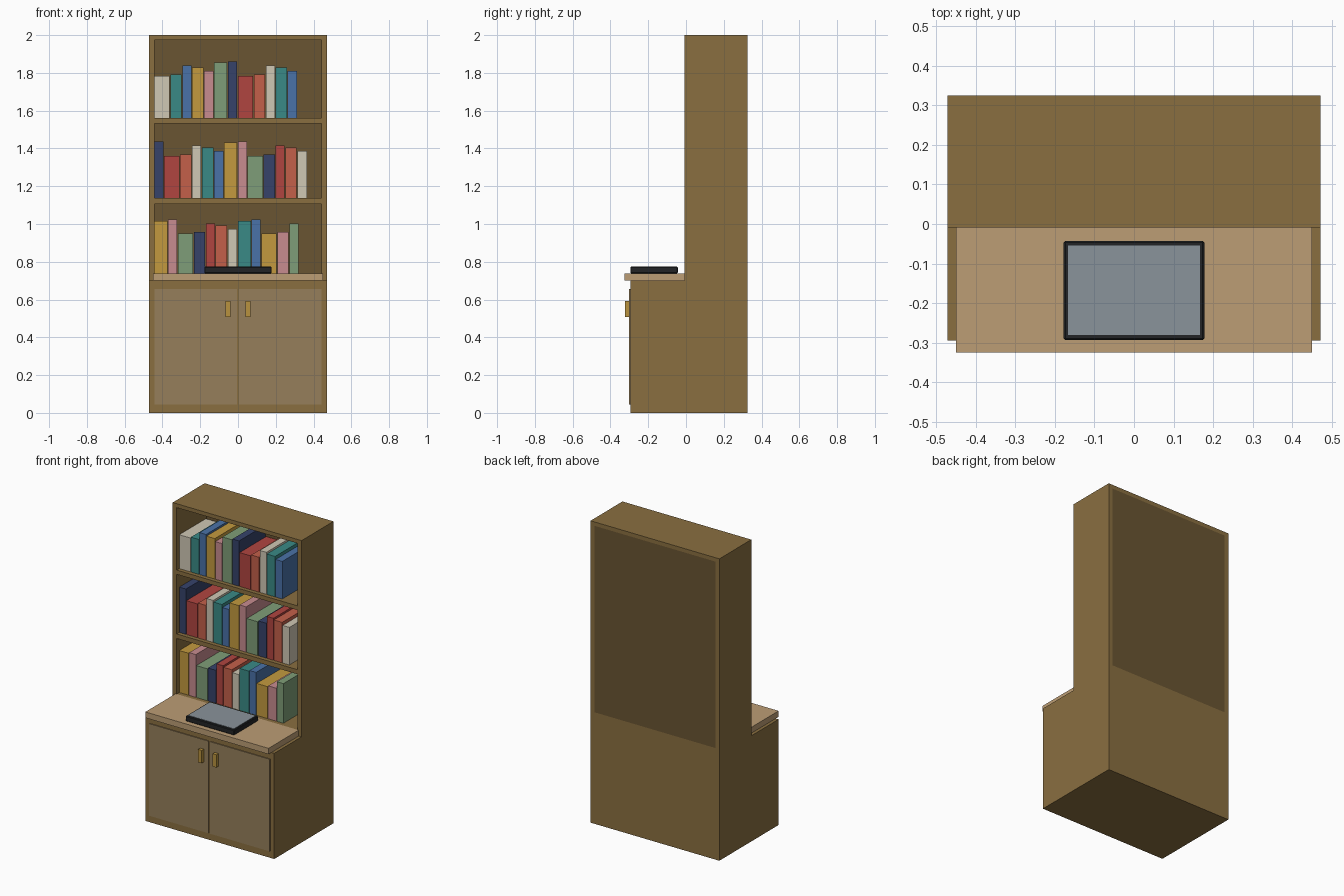
import bpy, bmesh

if "Cube" in bpy.data.objects:
    bpy.data.objects.remove(bpy.data.objects["Cube"])


def lin(c):
    return c / 12.92 if c <= 0.04045 else ((c + 0.055) / 1.055) ** 2.4


def material(name, hex_code):
    m = bpy.data.materials.new(name)
    rgb = [lin(int(hex_code[i:i + 2], 16) / 255) for i in (0, 2, 4)]
    m.diffuse_color = (*rgb, 1)
    m.use_nodes = True
    m.node_tree.nodes["Principled BSDF"].inputs["Base Color"].default_value = m.diffuse_color
    return m


def add_mesh(name, bm, mat):
    bmesh.ops.recalc_face_normals(bm, faces=bm.faces)
    me = bpy.data.meshes.new(name)
    bm.to_mesh(me)
    bm.free()
    ob = bpy.data.objects.new(name, me)
    bpy.context.collection.objects.link(ob)
    if mat:
        me.materials.append(mat)
    return ob


def box(name, x, y, z, mat=None):
    bm = bmesh.new()
    bmesh.ops.create_cube(bm, size=1)
    for v in bm.verts:
        v.co = [r[0] if c < 0 else r[1] for c, r in zip(v.co, (x, y, z))]
    return add_mesh(name, bm, mat)


def bevel(ob, width):
    mod = ob.modifiers.new("edge_bevel", 'BEVEL')
    mod.width = width
    mod.segments = 1


wood = material("wood", "8A6F40")
dark_wood = material("dark_wood", "6A5532")
door_wood = material("door_wood", "967F5B")
desk_wood = material("desk_wood", "BC9D75")
brass = material("brass", "B8923F")
black = material("black", "222426")
glass = material("screen_grey", "8A939B")

W, BACK, HUTCH, FRONT = 0.472, 0.325, -0.009, -0.295
IN, FLOOR = 0.443, 0.739

# Carcass: L-shaped side profile extruded across the width
bm = bmesh.new()
profile = [(FRONT, 0), (BACK, 0), (BACK, 2), (HUTCH, 2), (HUTCH, 0.70), (FRONT, 0.70)]
face = bm.faces.new([bm.verts.new((-W, y, z)) for y, z in profile])
ext = bmesh.ops.extrude_face_region(bm, geom=[face])
bmesh.ops.translate(bm, vec=(2 * W, 0, 0),
                    verts=[v for v in ext["geom"] if isinstance(v, bmesh.types.BMVert)])
carcass = add_mesh("carcass", bm, wood)

# Shelf opening cut through the upper part
cutter = box("opening_cutter", (-IN, IN), (-0.1, 0.4), (FLOOR, 1.974))
cutter.hide_render = True
cut = carcass.modifiers.new("opening", 'BOOLEAN')
cut.operation = 'DIFFERENCE'
cut.solver = 'EXACT'
cut.object = cutter
bpy.context.view_layer.objects.active = carcass
bpy.ops.object.modifier_apply(modifier=cut.name)
bpy.data.objects.remove(cutter)

# Back panel and shelves
box("back_panel", (-IN, IN), (0.303, BACK), (FLOOR, 1.974), dark_wood)
for name, z0, z1 in (("lower_shelf", 1.107, 1.137), ("upper_shelf", 1.532, 1.56)):
    box(name, (-IN, IN), (HUTCH, 0.303), (z0, z1), wood)

# Desktop
box("desktop", (-0.451, 0.451), (-0.325, HUTCH), (0.70, FLOOR), desk_wood)

# Doors and handles, mirrored
for side, s in (("left", -1), ("right", 1)):
    box(side + "_door", sorted((s * 0.005, s * IN)), (-0.301, FRONT), (0.045, 0.655), door_wood)
    box(side + "_handle", sorted((s * 0.04, s * 0.067)), (-0.323, -0.301), (0.508, 0.593), brass)

# Flat device on the desk
case = box("tablet_case", (-0.178, 0.178), (-0.294, -0.043), (FLOOR, 0.774), black)
bevel(case, 0.004)
box("tablet_screen", (-0.167, 0.167), (-0.281, -0.055), (0.77, 0.776), glass)

# Books: widths, heights and colours repeat in cycles along each row
covers = [material(n, h) for n, h in (
    ("book_red", "B04540"), ("book_coral", "C4604A"), ("book_cream", "D0C8B5"),
    ("book_teal", "3A8A86"), ("book_blue", "4A72A8"), ("book_gold", "C49A3E"),
    ("book_pink", "C88C90"), ("book_green", "7F9E78"), ("book_navy", "36426A"))]
widths = [0.052, 0.085, 0.063, 0.052, 0.064, 0.053, 0.073]
heights = [0.300, 0.224, 0.231, 0.278, 0.268, 0.249, 0.294]
rows = [("bottom", FLOOR, 12, 6, 5, 0.945), ("middle", 1.137, 13, 0, 8, 1), ("top", 1.56, 12, 1, 2, 1)]
for row, z, count, size0, colour0, scale in rows:
    x = -IN
    for k in range(count):
        w, h = widths[(size0 + k) % 7], heights[(size0 + k) % 7] * scale
        box(f"{row}_book_{k + 1}", (x, x + w - 0.004), (0.018, 0.296), (z, z + h),
            covers[(colour0 + k) % 9])
        x += w
